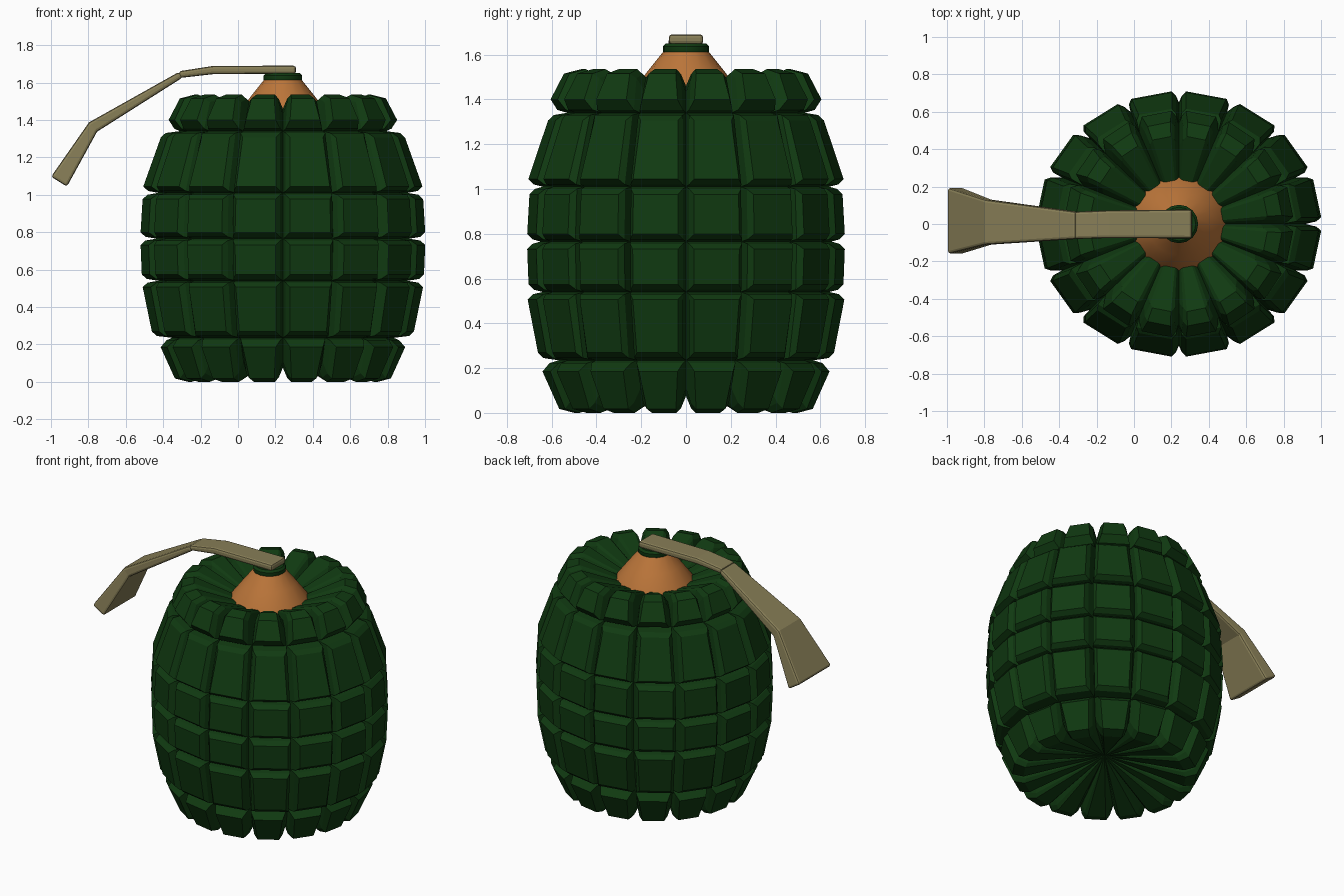
import bpy, bmesh, math
from mathutils import Vector

if "Cube" in bpy.data.objects:
    bpy.data.objects.remove(bpy.data.objects["Cube"])

CX, N = 0.24, 16            # body axis position, number of columns
HALF = math.pi / N


def material(name, rgb):
    m = bpy.data.materials.new(name)
    m.diffuse_color = (*rgb, 1)
    m.use_nodes = True
    m.node_tree.nodes["Principled BSDF"].inputs["Base Color"].default_value = m.diffuse_color
    return m


GREEN = material("dark_green", (0.0052, 0.042, 0.0056))
ORANGE = material("copper_orange", (0.50, 0.18, 0.042))
TAN = material("olive_tan", (0.245, 0.21, 0.095))


def finish(name, bm, mat):
    bmesh.ops.remove_doubles(bm, verts=bm.verts, dist=0.0005)
    bmesh.ops.recalc_face_normals(bm, faces=bm.faces)
    me = bpy.data.meshes.new(name)
    bm.to_mesh(me)
    bm.free()
    me.materials.append(mat)
    ob = bpy.data.objects.new(name, me)
    bpy.context.collection.objects.link(ob)
    return ob


def block(bm, angle, rings, sx):
    """Raised block: rings run groove -> shoulder -> face; stations are (radius, z, side margin)."""
    grid = []
    for k, ring in enumerate(rings):
        scale = 1.04 if k == 0 else sx
        sides = []
        for s in (-1, 1):
            row = []
            for r, z, m in ring:
                a = angle + s * (HALF - (m / r if r > 0 else 0))
                row.append(bm.verts.new((CX + r * scale * math.cos(a), r * math.sin(a), z)))
            sides.append(row)
        grid.append(sides)
    n = len(rings[0])
    for a, b in zip(grid, grid[1:]):
        for s in (0, 1):
            for i in range(n - 1):
                bm.faces.new((a[s][i], a[s][i + 1], b[s][i + 1], b[s][i]))
        for i in (0, n - 1):
            bm.faces.new((a[0][i], a[1][i], b[1][i], b[0][i]))
    left, right = grid[-1]
    for i in range(n - 1):
        bm.faces.new((left[i], left[i + 1], right[i + 1], right[i]))


# Segmented body: groove levels, then face radii for the four middle rows
groove = [(0.57, 0.235), (0.64, 0.54), (0.65, 0.765), (0.64, 1.01), (0.53, 1.34)]
radii = [(0.662, 0.708, 1.06), (0.704, 0.710, 1.073), (0.710, 0.700, 1.073), (0.705, 0.617, 1.06)]
rows = []
for (g0, z0), (g1, z1), (r0, r1, sx) in zip(groove, groove[1:], radii):
    rows.append(([
        [(g0, z0, 0), (g1, z1, 0)],
        [(r0 - 0.025, z0 + 0.010, 0.014), (r1 - 0.025, z1 - 0.010, 0.014)],
        [(r0, z0 + 0.034, 0.036), (r1, z1 - 0.034, 0.036)]], sx))

# Bottom and top rows fold over the rim into a shallow dish
rows.append(([
    [(0.57, 0.235, 0), (0.53, 0.11, 0), (0.48, 0.075, 0), (0, 0.15, 0)],
    [(0.61, 0.222, 0.014), (0.555, 0.045, 0.022), (0.49, 0.022, 0.022), (0, 0.15, 0)],
    [(0.642, 0.185, 0.038), (0.568, 0.018, 0.045), (0.50, 0.0, 0.042), (0, 0.15, 0)]], 1.02))
rows.append(([
    [(0.53, 1.34, 0), (0.47, 1.43, 0), (0.42, 1.46, 0), (0, 1.34, 0)],
    [(0.575, 1.353, 0.014), (0.525, 1.495, 0.022), (0.45, 1.512, 0.022), (0, 1.34, 0)],
    [(0.606, 1.40, 0.038), (0.547, 1.515, 0.046), (0.47, 1.535, 0.042), (0, 1.34, 0)]], 1.01))

bm = bmesh.new()
for c in range(N):
    for rings, sx in rows:
        block(bm, (2 * c + 1) * HALF, rings, sx)
finish("segmented_body", bm, GREEN)


def lathe(name, profile, mat, n):
    bm = bmesh.new()
    loops = [[bm.verts.new((CX + r * math.cos(2 * math.pi * i / n),
                            r * math.sin(2 * math.pi * i / n), z)) for i in range(n)]
             for r, z in profile]
    for a, b in zip(loops, loops[1:]):
        for i in range(n):
            bm.faces.new((a[i], a[(i + 1) % n], b[(i + 1) % n], b[i]))
    bm.faces.new(loops[0])
    bm.faces.new(loops[-1])
    ob = finish(name, bm, mat)
    bpy.context.view_layer.objects.active = ob
    ob.select_set(True)
    bpy.ops.object.shade_smooth_by_angle(angle=math.radians(35))
    ob.select_set(False)


# Neck cone and its cap
lathe("neck_cone", [(0.265, 1.38), (0.237, 1.44), (0.168, 1.53), (0.10, 1.615)], ORANGE, 16)
lathe("neck_cap", [(0.10, 1.608), (0.103, 1.615), (0.103, 1.637), (0.09, 1.65)], GREEN, 16)


def strip(name, sections):
    """Flat bar through (x, z, y low, y high, thickness) sections."""
    bm = bmesh.new()
    pts = [Vector((s[0], 0, s[1])) for s in sections]
    loops = []
    for i, (x, z, lo, hi, t) in enumerate(sections):
        d = (pts[min(i + 1, len(pts) - 1)] - pts[max(i - 1, 0)]).normalized()
        off = Vector((-d.z, 0, d.x)) * t / 2
        loops.append([bm.verts.new(pts[i] + off * s + Vector((0, y, 0)))
                      for s, y in ((1, lo), (1, hi), (-1, hi), (-1, lo))])
    for a, b in zip(loops, loops[1:]):
        for i in range(4):
            bm.faces.new((a[i], a[(i + 1) % 4], b[(i + 1) % 4], b[i]))
    bm.faces.new(loops[0])
    bm.faces.new(loops[-1])
    ob = finish(name, bm, TAN)
    bev = ob.modifiers.new("round_edges", 'BEVEL')
    bev.width, bev.segments = 0.014, 2


# Two-piece lever: flat top bar and flared handle
strip("lever_top", [(0.31, 1.668, -0.077, 0.077, 0.044), (-0.13, 1.667, -0.075, 0.073, 0.044),
                    (-0.315, 1.642, -0.08, 0.066, 0.036)])
strip("lever_handle", [(-0.305, 1.642, -0.08, 0.066, 0.036), (-0.775, 1.362, -0.11, 0.13, 0.066),
                       (-0.957, 1.07, -0.16, 0.195, 0.10)])
